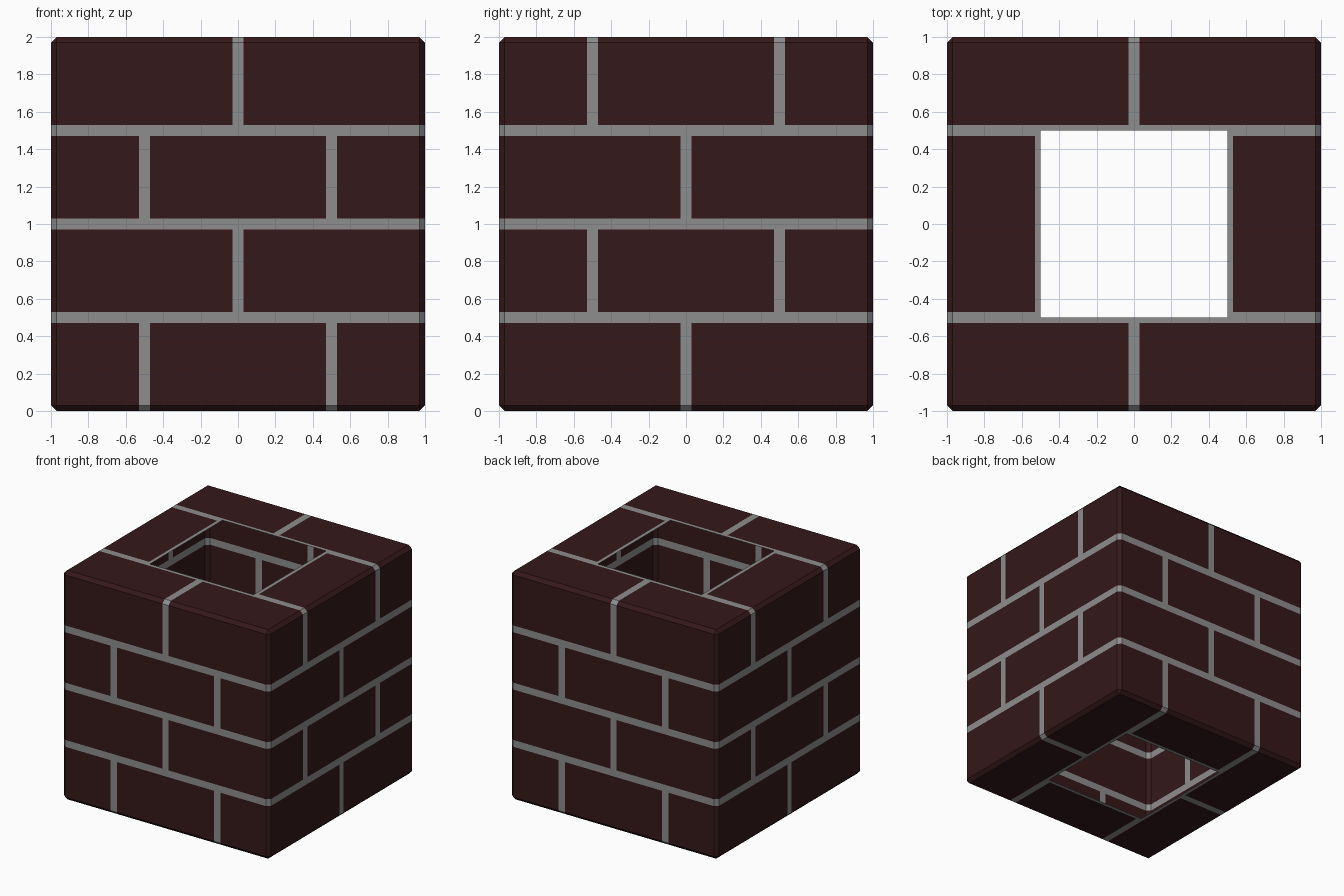
import bpy, bmesh
from mathutils import Vector

if "Cube" in bpy.data.objects:
    bpy.data.objects.remove(bpy.data.objects["Cube"])

GAP = 0.03       # half width of a mortar joint
CHAMFER = 0.03   # outer edge chamfer
HOLE = 0.5       # half width of the flue opening


def is_mortar(c):
    """Courses alternate: joints swap between x and y on every row."""
    row = min(3, max(0, int(c.z / 0.5)))
    if any(abs(c.z - z) < GAP for z in (0.5, 1.0, 1.5)):
        return True
    a, b = (abs(c.x), abs(c.y)) if row % 2 else (abs(c.y), abs(c.x))
    if b > 0.5 + GAP:
        return a < GAP            # joint between the two long bricks
    return b > 0.5 - GAP or a < 0.5 + GAP


def shell():
    """Chamfered hollow cube, sliced along all joint lines, open top and bottom."""
    bm = bmesh.new()
    bmesh.ops.create_cube(bm, size=2)
    bmesh.ops.translate(bm, verts=bm.verts, vec=(0, 0, 1))
    bmesh.ops.bevel(bm, geom=bm.edges[:], offset=CHAMFER, offset_type='OFFSET',
                    segments=1, profile=0.5, affect='EDGES')
    side = [s * v for s in (-1, 1) for v in (GAP, 0.5 - GAP, HOLE, 0.5 + GAP)]
    rise = [z + s * GAP for z in (0.5, 1.0, 1.5) for s in (-1, 1)]
    for axis, cuts in enumerate((side, side, rise)):
        normal = Vector((0, 0, 0))
        normal[axis] = 1
        for d in cuts:
            bmesh.ops.bisect_plane(bm, geom=bm.verts[:] + bm.edges[:] + bm.faces[:],
                                   plane_co=normal * d, plane_no=normal)
    opening = []
    for f in bm.faces:
        c = f.calc_center_median()
        if abs(f.normal.z) > 0.9 and max(abs(c.x), abs(c.y)) < HOLE:
            opening.append(f)
    bmesh.ops.delete(bm, geom=opening, context='FACES')
    return bm


def make_part(name, mortar, color):
    bm = shell()
    other = [f for f in bm.faces if is_mortar(f.calc_center_median()) != mortar]
    bmesh.ops.delete(bm, geom=other, context='FACES')
    mesh = bpy.data.meshes.new(name)
    bm.to_mesh(mesh)
    bm.free()
    mat = bpy.data.materials.new(name)
    mat.diffuse_color = color
    mat.use_nodes = True
    mat.node_tree.nodes["Principled BSDF"].inputs["Base Color"].default_value = mat.diffuse_color
    mesh.materials.append(mat)
    bpy.context.collection.objects.link(bpy.data.objects.new(name, mesh))


# Bricks and the mortar joints flush between them
make_part("bricks", False, (0.035, 0.009, 0.010, 1))
make_part("mortar", True, (0.27, 0.27, 0.27, 1))
